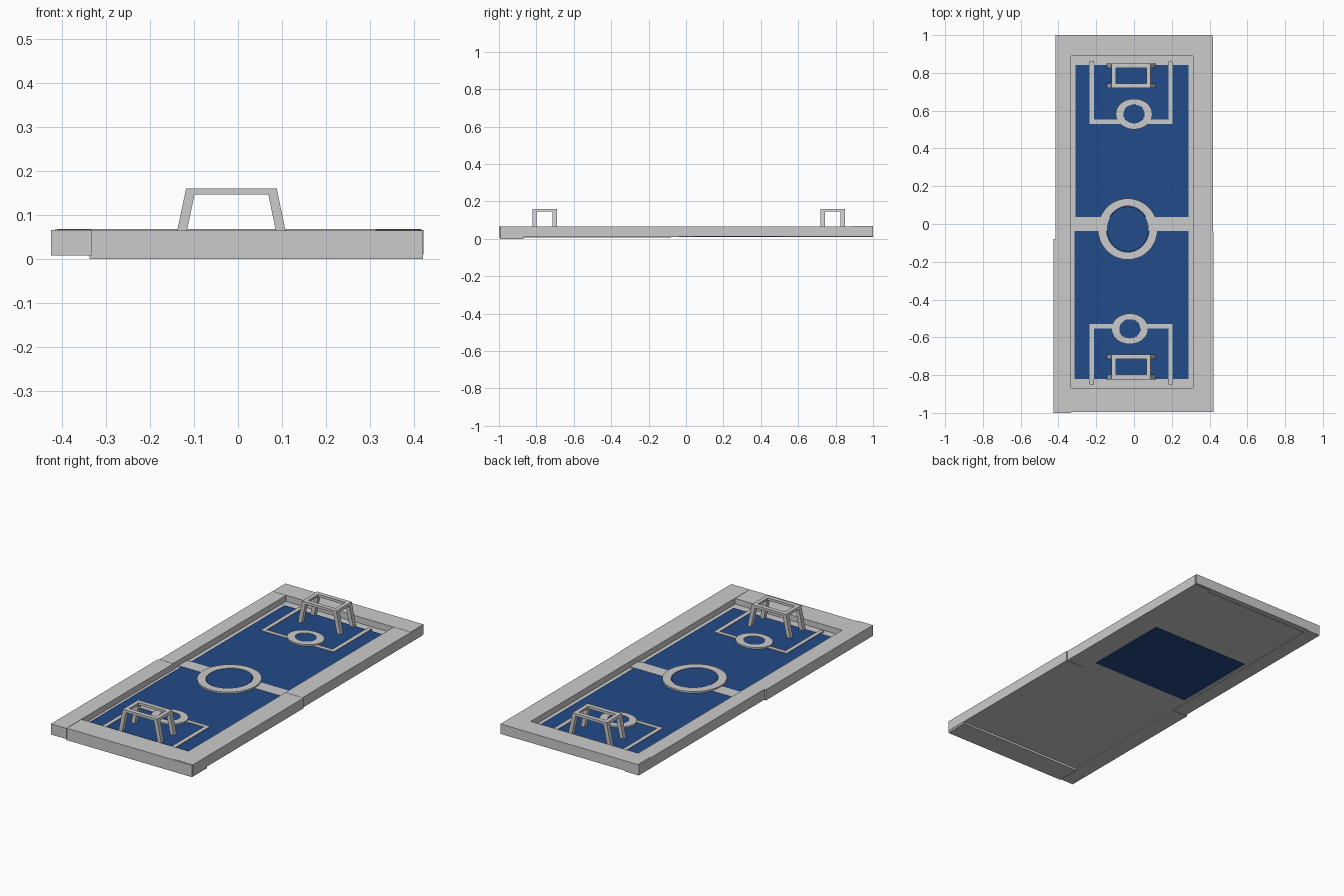
import bpy, bmesh, math

if "Cube" in bpy.data.objects:
    bpy.data.objects.remove(bpy.data.objects["Cube"])

blue = bpy.data.materials.new("pitch_blue")
blue.diffuse_color = (0.016, 0.07, 0.25, 1)
blue.use_nodes = True
blue.node_tree.nodes["Principled BSDF"].inputs["Base Color"].default_value = blue.diffuse_color


def finish(name, bm, mat=None):
    bmesh.ops.recalc_face_normals(bm, faces=bm.faces)
    me = bpy.data.meshes.new(name)
    bm.to_mesh(me)
    bm.free()
    ob = bpy.data.objects.new(name, me)
    bpy.context.collection.objects.link(ob)
    if mat:
        me.materials.append(mat)
    return ob


def hexa(bm, low, high):
    # solid between two (x0, x1, y0, y1, z) rectangles
    rings = [[bm.verts.new(p) for p in ((a, c, z), (b, c, z), (b, d, z), (a, d, z))]
             for a, b, c, d, z in (low, high)]
    bm.faces.new(rings[0])
    bm.faces.new(rings[1])
    for i in range(4):
        j = (i + 1) % 4
        bm.faces.new((rings[0][i], rings[0][j], rings[1][j], rings[1][i]))


def box(name, x0, x1, y0, y1, z0, z1, mat=None):
    bm = bmesh.new()
    hexa(bm, (x0, x1, y0, y1, z0), (x0, x1, y0, y1, z1))
    return finish(name, bm, mat)


def ring(name, cx, cy, rx, ry, ix, iy, z0, z1, n=48):
    bm = bmesh.new()
    loops = []
    for a, b, z in ((rx, ry, z0), (rx, ry, z1), (ix, iy, z1), (ix, iy, z0)):
        loops.append([bm.verts.new((cx + a * math.cos(2 * math.pi * i / n),
                                    cy + b * math.sin(2 * math.pi * i / n), z)) for i in range(n)])
    for k in range(4):
        p, q = loops[k], loops[(k + 1) % 4]
        for i in range(n):
            j = (i + 1) % n
            bm.faces.new((p[i], p[j], q[j], q[i]))
    return finish(name, bm)


def disc(name, cx, cy, rx, ry, z0, z1, n=48):
    bm = bmesh.new()
    lo, hi = [[bm.verts.new((cx + rx * math.cos(2 * math.pi * i / n),
                             cy + ry * math.sin(2 * math.pi * i / n), z)) for i in range(n)]
              for z in (z0, z1)]
    bm.faces.new(lo)
    bm.faces.new(hi)
    for i in range(n):
        j = (i + 1) % n
        bm.faces.new((lo[i], lo[j], hi[j], hi[i]))
    return finish(name, bm, blue)


# base and the overlapping planks of the surround
box("base", -0.40, 0.40, -0.97, 0.97, 0.012, 0.034)
box("left_wall_front", -0.425, -0.333, -1.0, -0.08, 0.008, 0.066)
box("left_wall_back", -0.416, -0.334, -0.08, 1.0, 0.010, 0.067)
box("right_wall_front", 0.312, 0.422, -0.99, -0.04, 0.010, 0.066)
box("right_wall_back", 0.312, 0.417, -0.04, 0.99, 0.012, 0.067)
box("front_wall", -0.338, 0.42, -0.995, -0.868, 0.0, 0.0645)
box("back_wall", -0.41, 0.416, 0.89, 1.0, 0.014, 0.068)

# blue pitch panels
box("pitch_front", -0.315, 0.288, -0.82, -0.035, 0.03, 0.038, blue)
box("pitch_back", -0.310, 0.288, 0.035, 0.842, 0.03, 0.038, blue)
box("pitch_lower_panel", -0.310, 0.287, 0.036, 0.52, 0.009, 0.037, blue)

# halfway band and centre circle
box("halfway_band", -0.333, 0.312, -0.036, 0.036, 0.03, 0.0395)
ring("centre_ring", -0.033, -0.027, 0.158, 0.162, 0.113, 0.122, 0.03, 0.047)
disc("centre_spot", -0.033, -0.027, 0.110, 0.119, 0.03, 0.046)

# penalty areas: box lines, small ring and blue spot at both ends
for end, s, cx, cy, y_line, y_end in (("back", 1, 0.0, 0.582, 0.53, 0.86),
                                      ("front", -1, -0.022, -0.555, -0.53, -0.85)):
    lo, hi = sorted((y_line, y_end))
    box(end + "_box_left_line", -0.235, -0.213, lo, hi, 0.034, 0.042)
    box(end + "_box_right_line", 0.182, 0.205, lo, hi, 0.034, 0.042)
    lo, hi = sorted((y_line, y_line + 0.022 * s))
    box(end + "_box_cross_line", -0.235, 0.205, lo, hi, 0.034, 0.0415)
    ring(end + "_spot_ring", cx, cy, 0.097, 0.081, 0.056, 0.050, 0.034, 0.046, 40)
    disc(end + "_spot", cx, cy, 0.0555, 0.0495, 0.034, 0.0435, 40)


def goal(name, cx, cy):
    bm = bmesh.new()
    hb, ht, hy, z0, z1 = 0.129, 0.103, 0.066, 0.036, 0.16
    t, d, h = 0.022, 0.024, 0.014
    # four sloping posts
    for sx in (-1, 1):
        for sy in (-1, 1):
            ya, yb = sorted((cy + sy * hy, cy + sy * (hy - d)))
            b = sorted((cx + sx * hb, cx + sx * (hb - t)))
            u = sorted((cx + sx * ht, cx + sx * (ht - t)))
            hexa(bm, (*b, ya, yb, z0), (*u, ya, yb, z1))
    # top rails: crossbars front and back, then the two sides
    x = ht + (hb - ht) * h / (z1 - z0)
    for sy in (-1, 1):
        ya, yb = sorted((cy + sy * hy, cy + sy * (hy - d)))
        hexa(bm, (cx - x + t, cx + x - t, ya, yb, z1 - h),
             (cx - ht + t, cx + ht - t, ya, yb, z1))
    for sx in (-1, 1):
        b = sorted((cx + sx * x, cx + sx * (x - t)))
        u = sorted((cx + sx * ht, cx + sx * (ht - t)))
        hexa(bm, (*b, cy - hy + d, cy + hy - d, z1 - h),
             (*u, cy - hy + d, cy + hy - d, z1))
    return finish(name, bm)


goal("back_goal", -0.015, 0.785)
goal("front_goal", -0.015, -0.756)
